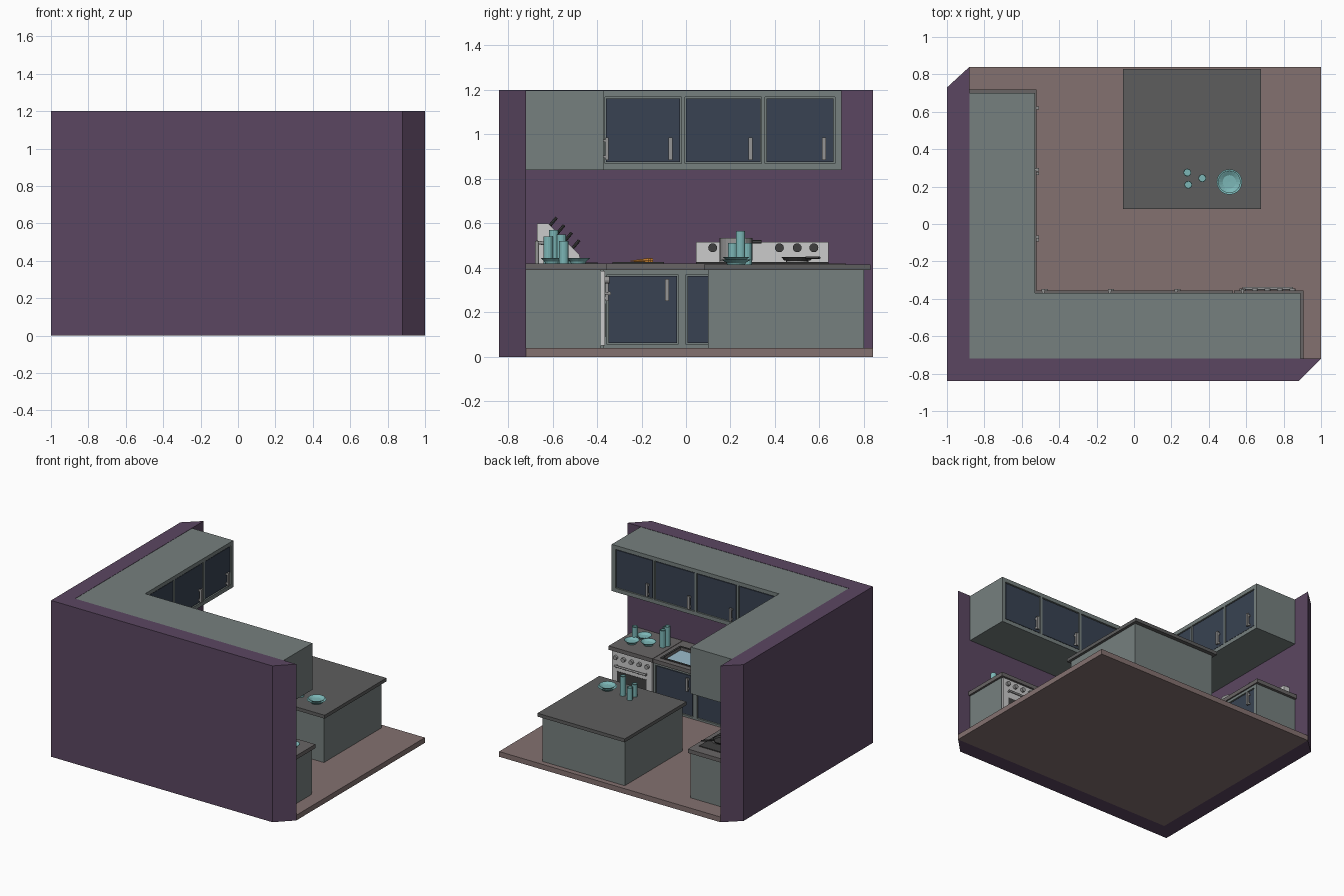
import bpy, bmesh, math
from mathutils import Vector

if "Cube" in bpy.data.objects:
    bpy.data.objects.remove(bpy.data.objects["Cube"])


def mat(name, r, g, b):
    m = bpy.data.materials.new(name)
    m.diffuse_color = (r, g, b, 1)
    m.use_nodes = True
    m.node_tree.nodes["Principled BSDF"].inputs["Base Color"].default_value = m.diffuse_color
    return m


PURPLE = mat("wall_paint", .105, .062, .12)
FLOOR = mat("floor_tile", .23, .165, .16)
GREEN = mat("cabinet_paint", .18, .215, .21)
NAVY = mat("door_paint", .04, .055, .085)
STONE = mat("worktop_stone", .14, .13, .13)
DARK = mat("dark_metal", .05, .05, .05)
ISLE = mat("island_stone", .11, .11, .11)
TEAL = mat("crockery", .2, .47, .47)
WATER = mat("sink_water", .33, .5, .6)
ORANGE = mat("carrot_skin", .8, .3, .04)
STEEL = mat("steel", .3, .3, .3)


def finish(name, bm, material):
    bmesh.ops.recalc_face_normals(bm, faces=bm.faces)
    me = bpy.data.meshes.new(name)
    bm.to_mesh(me)
    bm.free()
    ob = bpy.data.objects.new(name, me)
    bpy.context.collection.objects.link(ob)
    if material:
        me.materials.append(material)
    return ob


def box(name, x0, x1, y0, y1, z0, z1, material=None):
    bm = bmesh.new()
    bmesh.ops.create_cube(bm, size=1)
    for v in bm.verts:
        v.co = ((x0 + x1) / 2 + v.co.x * (x1 - x0),
                (y0 + y1) / 2 + v.co.y * (y1 - y0),
                (z0 + z1) / 2 + v.co.z * (z1 - z0))
    return finish(name, bm, material)


def prism(name, pts, offset, material=None):
    bm = bmesh.new()
    f = bm.faces.new([bm.verts.new(p) for p in pts])
    ext = bmesh.ops.extrude_face_region(bm, geom=[f])
    bmesh.ops.translate(bm, vec=offset, verts=[g for g in ext["geom"] if isinstance(g, bmesh.types.BMVert)])
    if f.is_valid is False or len(bm.faces) < len(pts) + 2:
        bm.faces.new(bm.verts[:len(pts)])
    return finish(name, bm, material)


def rod(name, a, b, r, material=None, r2=None, sides=16):
    a, b = Vector(a), Vector(b)
    bm = bmesh.new()
    bmesh.ops.create_cone(bm, cap_ends=True, segments=sides, radius1=r,
                          radius2=r if r2 is None else r2, depth=(b - a).length)
    rot = (b - a).to_track_quat('Z', 'Y')
    for v in bm.verts:
        v.co = rot @ v.co + (a + b) / 2
    return finish(name, bm, material)


def lathe(name, at, profile, material, sides=20):
    bm = bmesh.new()
    vs = [bm.verts.new((r, 0, z)) for r, z in profile]
    es = [bm.edges.new(p) for p in zip(vs, vs[1:])]
    bmesh.ops.spin(bm, geom=vs + es, axis=(0, 0, 1), cent=(0, 0, 0), angle=math.tau, steps=sides)
    bmesh.ops.remove_doubles(bm, verts=bm.verts, dist=1e-5)
    bmesh.ops.translate(bm, vec=at, verts=bm.verts)
    return finish(name, bm, material)


def glass(name, x, y, z, h, r=.021):
    lathe(name, (x, y, z), [(0, 0), (r, 0), (r, h), (r * .82, h), (r * .8, .012), (0, .012)], TEAL, 16)


def dish(name, x, y, z, r, h=.03):
    lathe(name, (x, y, z), [(0, 0), (r * .6, 0), (r * .65, h * .3), (r, h), (r * .94, h),
                            (r * .6, h * .45), (0, h * .4)], TEAL)


# A run of cabinets: t goes along it, d is measured out from the wall side
def run_box(run, name, t0, t1, d0, d1, z0, z1, material):
    if run == "left":
        return box(name, d0, d1, t0, t1, z0, z1, material)
    return box(name, t0, t1, d0, d1, z0, z1, material)


def cabinet_front(run, level, lo, hi, front, z0, z1, rail, doors, handle_z):
    n = f"{run}_{level}"
    back = front - .012
    run_box(run, n + "_bottom_rail", lo, hi, back, front, z0, z0 + rail[0], GREEN)
    run_box(run, n + "_top_rail", lo, hi, back, front, z1 - rail[1], z1, GREEN)
    edges = [lo] + [e for d in doors for e in d] + [hi]
    for i in range(0, len(edges), 2):
        if edges[i + 1] - edges[i] > .001:
            run_box(run, f"{n}_stile_{i // 2}", edges[i], edges[i + 1], back, front,
                    z0 + rail[0], z1 - rail[1], GREEN)
    for i, (a, b) in enumerate(doors):
        run_box(run, f"{n}_door_{i}", a + .006, b - .006, back - .002, back + .007,
                z0 + rail[0] + .006, z1 - rail[1] - .006, NAVY)
        t = b - .05 if run == "left" else a + .04
        run_box(run, f"{n}_handle_{i}", t - .009, t + .009, front + .008, front + .022,
                handle_z, handle_z + .1, STEEL)
        for k, z in enumerate((handle_z + .008, handle_z + .08)):
            run_box(run, f"{n}_handle_post_{i}_{k}", t - .006, t + .006, back + .007, front + .01,
                    z, z + .012, STEEL)


# Room shell
box("floor", -.88, 1, -.72, .84, 0, .04, FLOOR)
prism("walls", [(-1, -.84, 0), (.88, -.84, 0), (1, -.72, 0), (-.88, -.72, 0), (-.88, .84, 0), (-1, .73, 0)],
      (0, 0, 1.2), PURPLE)

# Cabinet carcasses: upper and lower L shapes
for level, z0, z1 in (("upper", .84, 1.198), ("lower", .04, .39)):
    prism(level + "_carcass", [(-.88, -.72, z0), (.89, -.72, z0), (.89, -.382, z0),
                               (-.542, -.382, z0), (-.542, .7, z0), (-.88, .7, z0)], (0, 0, z1 - z0), GREEN)

# Doors, frames and handles
cabinet_front("left", "upper", -.382, .7, -.53, .84, 1.198, (.03, .03),
              [(-.365, -.02), (-.005, .34), (.355, .67)], .885)
cabinet_front("back", "upper", -.542, .89, -.37, .84, 1.198, (.03, .03),
              [(-.525, -.185), (-.17, .17), (.185, .525), (.54, .86)], .885)
cabinet_front("left", "lower", -.382, .7, -.53, .04, .39, (.015, .02),
              [(-.355, -.035), (0, .32), (.355, .67)], .25)
cabinet_front("back", "lower", -.542, .535, -.37, .04, .39, (.015, .02),
              [(-.51, -.19), (-.155, .165), (.2, .52)], .25)

# Worktops, with an opening for the sink
T0, T1 = .39, .42
box("left_worktop", -.88, -.52, -.355, .72, T0, T1, STONE)
box("corner_worktop", -.88, .02, -.72, -.355, T0, T1, STONE)
box("sink_back_worktop", .02, .48, -.72, -.62, T0, T1, STONE)
box("sink_front_worktop", .02, .48, -.41, -.355, T0, T1, STONE)
box("oven_side_worktop", .48, .53, -.72, -.355, T0, T1, STONE)
box("oven_worktop", .534, .905, -.72, -.355, T0, T1, STONE)
box("sink_water", .02, .48, -.62, -.41, .388, .4, WATER)
for i, (a, b, c, d) in enumerate([(.005, .495, -.635, -.62), (.005, .495, -.41, -.395),
                                  (.005, .02, -.62, -.41), (.48, .495, -.62, -.41)]):
    box(f"sink_rim_{i}", a, b, c, d, T1 - .005, T1 + .005, DARK)
rod("tap_stem", (.2, -.67, T1), (.2, -.67, .52), .01, STEEL)
rod("tap_spout", (.2, -.675, .515), (.2, -.57, .5), .008, STEEL)

# Oven in the back run
box("oven_front", .545, .885, -.382, -.364, .05, .385, None)
box("oven_window", .59, .84, -.366, -.361, .09, .24, DARK)
rod("oven_handle", (.58, -.345, .285), (.85, -.345, .285), .008, STEEL)
for i, x in enumerate((.59, .84)):
    rod(f"oven_handle_post_{i}", (x, -.365, .285), (x, -.345, .285), .006, STEEL)
for i in range(5):
    x = .58 + i * .067
    rod(f"oven_knob_{i}", (x, -.365, .345), (x, -.345, .345), .016, STEEL)

# Cooktop with its rear control panel
box("cooktop", -.82, -.56, .045, .64, T1 - .002, T1 + .006, DARK)
box("control_panel", -.88, -.83, .045, .64, T1, .515, None)
for i, y in enumerate((.12, .42, .5, .575)):
    rod(f"cooktop_knob_{i}", (-.83, y, .49), (-.805, y, .49), .02, DARK)
for i, (x, y) in enumerate(((-.75, .2), (-.63, .2), (-.75, .5), (-.63, .5))):
    rod(f"burner_{i}", (x, y, T1), (x, y, T1 + .014), .05, STEEL, sides=20)
lathe("cooking_pot", (-.7, .225, .434), [(0, 0), (.075, 0), (.075, .1), (.068, .1), (.068, .01), (0, .01)], STEEL)
rod("pot_handle", (-.7, .298, .517), (-.7, .34, .517), .007, DARK)
lathe("frying_pan", (-.66, .5, .434), [(0, 0), (.06, 0), (.07, .014), (.065, .014), (.057, .004), (0, .004)], DARK)
rod("frying_pan_handle", (-.61, .54, .445), (-.55, .6, .445), .006, DARK)

# Island
box("island_body", -.04, .66, .1, .8, .04, .39, GREEN)
box("island_top", -.06, .68, .08, .83, .39, .416, ISLE)
for i, (x, y, h) in enumerate(((.285, .275, .095), (.365, .245, .15), (.29, .21, .095))):
    glass(f"island_glass_{i}", x, y, .416, h)
dish("island_plate", .51, .225, .416, .068, .022)
dish("island_bowl", .51, .225, .426, .06, .022)

# Crockery on the oven worktop
for i, (x, y, h) in enumerate(((.82, -.55, .1), (.59, -.56, .13), (.61, -.62, .12), (.575, -.595, .15))):
    glass(f"counter_glass_{i}", x, y, T1, h)
for i, (x, y) in enumerate(((.8, -.485), (.69, -.53), (.775, -.6))):
    dish(f"counter_plate_{i}", x, y, T1, .055, .025)

# Knife block in the corner
prism("knife_block", [(-.76, -.67, T1), (-.76, -.67, .6), (-.76, -.62, .6), (-.76, -.48, .46), (-.76, -.47, T1)],
      (.14, 0, 0), None)
for row in range(4):
    for col in range(3):
        x, y, z = -.73 + col * .04, -.61 + row * .034, .59 - row * .034
        rod(f"knife_handle_{row}_{col}", (x, y - .01, z - .01), (x, y + .028, z + .036), .007, DARK, sides=8)

# Chopping board with carrots
box("chopping_board", -.78, -.6, -.33, -.1, T1, T1 + .006, DARK)
for i, x in enumerate((-.73, -.69, -.65)):
    rod(f"carrot_{i}", (x, -.15 - .01 * i, T1 + .014), (x + .01, -.25, T1 + .01), .01, ORANGE, .002, 8)
